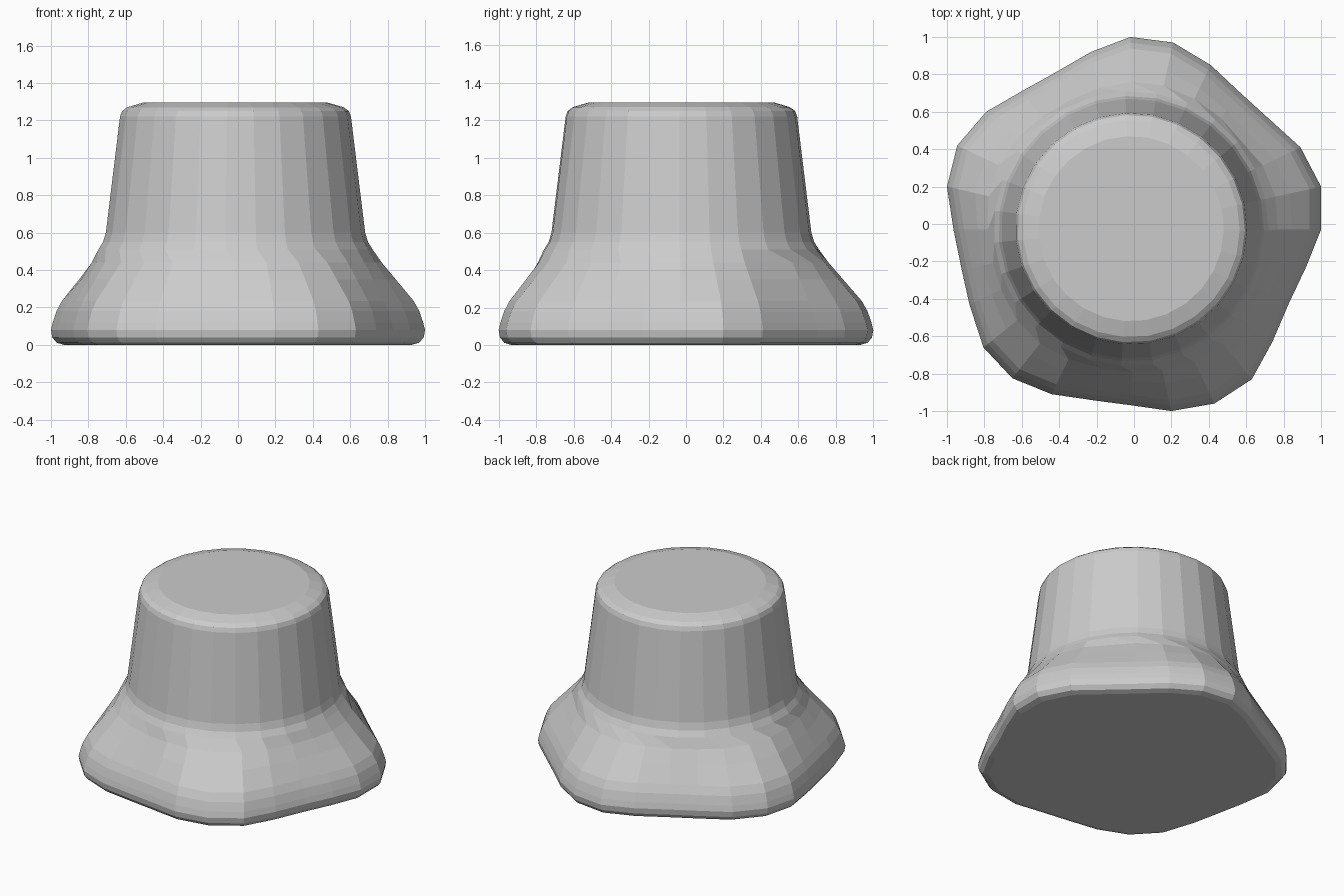
import bpy, bmesh, math
from mathutils import Vector

if "Cube" in bpy.data.objects:
    bpy.data.objects.remove(bpy.data.objects["Cube"], do_unlink=True)

# Single matte grey
grey = bpy.data.materials.new("Matte grey")
grey.use_nodes = True
colour = (0.6, 0.6, 0.6, 1)
grey.diffuse_color = colour
grey.node_tree.nodes["Principled BSDF"].inputs["Base Color"].default_value = colour

# Irregular brim outline, counter-clockwise from the left side
outline = [(1, .2), (.89, .41), (.57, .7), (.41, .85), (.21, .97), (-.02, 1),
           (-.23, .92), (-.42, .81), (-.6, .71), (-.79, .6), (-.945, .42),
           (-1, .2), (-.965, -.03), (-.92, -.25), (-.88, -.43), (-.805, -.66),
           (-.65, -.825), (-.44, -.91), (-.2, -.945), (-.01, -.97), (.2, -1),
           (.43, -.96), (.63, -.83), (.74, -.63), (.83, -.42), (.92, -.23), (1, -.03)]
centre = Vector((-.015, -.025))
count = len(outline)


def brim_ring(scale, blend):
    """Outline scaled about the axis, blended towards the round neck."""
    ring = []
    for point in outline:
        arm = Vector(point) - centre
        ring.append(centre + arm * scale * blend + arm.normalized() * .72 * (1 - blend))
    return ring


def round_ring(radius):
    """Evenly spaced circle about the axis, aligned to the outline start."""
    start = math.atan2(outline[0][1] - centre.y, outline[0][0] - centre.x)
    angles = [start + math.tau * i / count for i in range(count)]
    return [centre + radius * Vector((math.cos(a), math.sin(a))) for a in angles]


# Flared brim (height, scale, blend) and tapered crown (height, radius)
brim = [(0, .93, 1), (.012, .97, 1), (.04, .993, 1), (.08, 1, 1), (.12, .99, 1),
        (.18, .97, 1), (.235, .94, 1), (.35, .94, .59), (.44, .94, .27)]
crown = [(.51, .735), (.55, .71), (.6, .695), (1.22, .619),
         (1.25, .608), (1.27, .58), (1.295, .495)]
rings = [(z, brim_ring(s, b)) for z, s, b in brim]
rings += [(z, round_ring(r)) for z, r in crown]

# Loft the rings into a closed body
bm = bmesh.new()
loops = [[bm.verts.new((p.x, p.y, z)) for p in ring] for z, ring in rings]
for low, high in zip(loops, loops[1:]):
    for i in range(count):
        j = (i + 1) % count
        bm.faces.new((low[i], low[j], high[j], high[i]))
bm.faces.new(loops[0][::-1])
bm.faces.new(loops[-1])
mesh = bpy.data.meshes.new("flared_body")
bm.to_mesh(mesh)
bm.free()
mesh.materials.append(grey)
body = bpy.data.objects.new("flared_body", mesh)
bpy.context.collection.objects.link(body)
